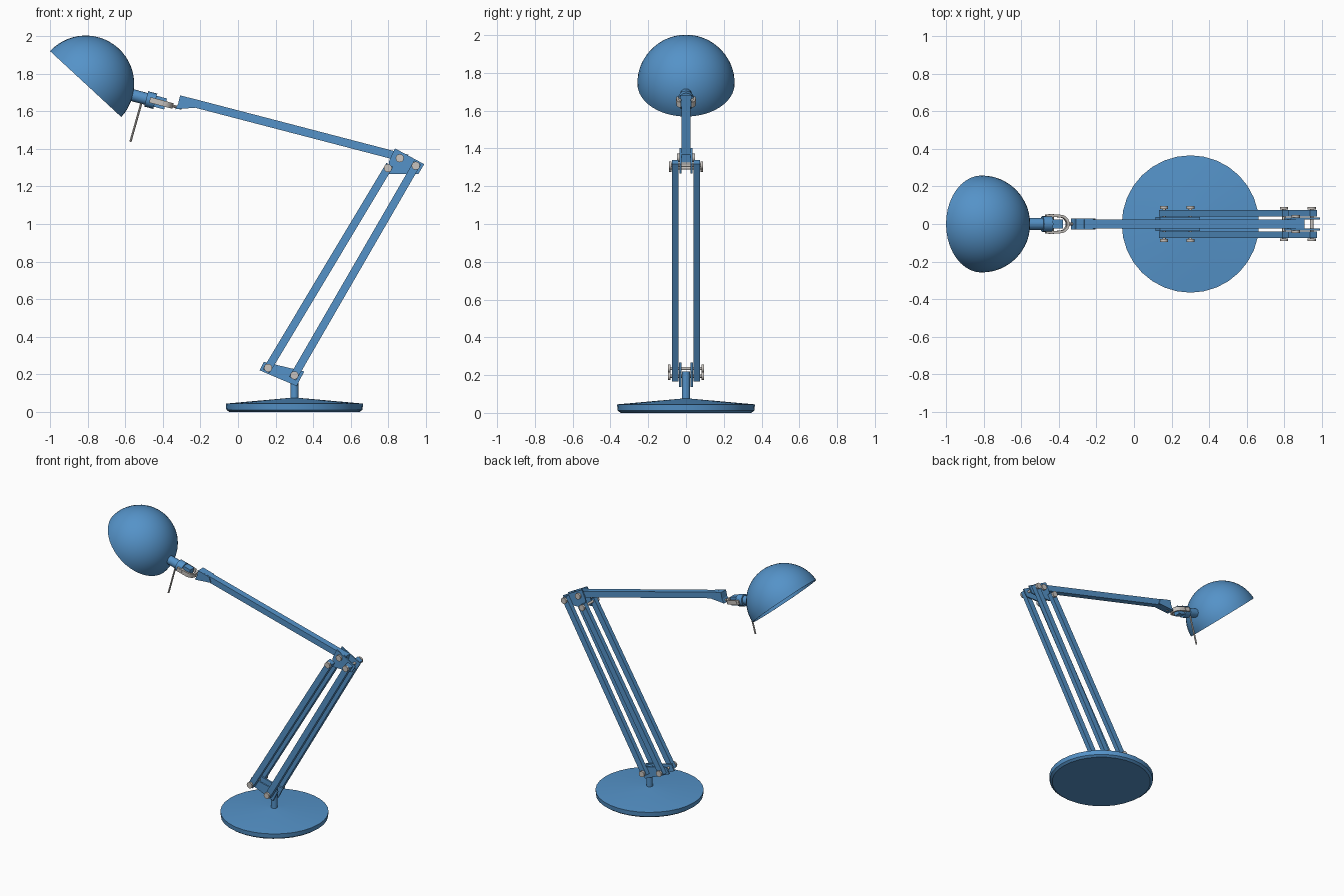
import bpy, bmesh, math
from mathutils import Vector, Matrix

if "Cube" in bpy.data.objects:
    bpy.data.objects.remove(bpy.data.objects["Cube"])


def material(name, rgb):
    m = bpy.data.materials.new(name)
    m.diffuse_color = (*rgb, 1)
    m.use_nodes = True
    m.node_tree.nodes["Principled BSDF"].inputs["Base Color"].default_value = m.diffuse_color
    return m


BLUE = material("blue paint", (0.09, 0.29, 0.58))
GREY = material("warm grey metal", (0.58, 0.55, 0.52))


def finish(name, bm, mat, smooth=True):
    bmesh.ops.recalc_face_normals(bm, faces=bm.faces)
    me = bpy.data.meshes.new(name)
    bm.to_mesh(me)
    bm.free()
    me.materials.append(mat)
    ob = bpy.data.objects.new(name, me)
    bpy.context.collection.objects.link(ob)
    if smooth:
        bpy.ops.object.select_all(action='DESELECT')
        ob.select_set(True)
        bpy.context.view_layer.objects.active = ob
        bpy.ops.object.shade_smooth_by_angle(angle=math.radians(35))
    return ob


def lathe(name, profile, origin, axis, mat, n=32):
    """Spin (radius, height) points around an axis."""
    bm = bmesh.new()
    vs = [bm.verts.new((r, 0, h)) for r, h in profile]
    es = [bm.edges.new(p) for p in zip(vs, vs[1:])]
    bmesh.ops.spin(bm, geom=vs + es, cent=(0, 0, 0), axis=(0, 0, 1),
                   angle=2 * math.pi, steps=n)
    bmesh.ops.remove_doubles(bm, verts=bm.verts, dist=1e-5)
    q = Vector(axis).to_track_quat('Z', 'Y').to_matrix().to_4x4()
    bm.transform(Matrix.Translation(origin) @ q)
    return finish(name, bm, mat)


def rod(name, a, b, r, mat, n=16):
    a, b = Vector(a), Vector(b)
    length = (b - a).length
    return lathe(name, [(0, 0), (r, 0), (r, length), (0, length)], a, b - a, mat, n)


def plate(name, outline, y0, y1, mat=BLUE):
    """Extrude an x-z outline between two y values."""
    bm = bmesh.new()
    rows = [[bm.verts.new((x, y, z)) for x, z in outline] for y in (y0, y1)]
    n = len(outline)
    bm.faces.new(rows[0])
    bm.faces.new(rows[1])
    for i in range(n):
        j = (i + 1) % n
        bm.faces.new((rows[0][i], rows[0][j], rows[1][j], rows[1][i]))
    return finish(name, bm, mat, smooth=False)


def bar_outline(a, b, w):
    """Rectangle of width w running from a to b in the x-z plane."""
    d = Vector((b[0] - a[0], b[1] - a[1])).normalized()
    n = Vector((-d.y, d.x)) * w / 2
    a, b = Vector(a), Vector(b)
    return [a + n, b + n, b - n, a - n]


def bolt(name, x, z, half):
    """Double-headed bolt lying along y."""
    prof = [(0, -half), (0.022, -half), (0.022, -half + 0.014), (0.009, -half + 0.014)]
    prof += [(r, -h) for r, h in reversed(prof)]
    lathe(name, prof, (x, 0, z), (0, 1, 0), GREY, 12)


# Weighted base with post
lathe("base", [(0, 0), (0.345, 0), (0.362, 0.012), (0.365, 0.045), (0.03, 0.075), (0, 0.075)],
      (0.30, 0, 0), (0, 0, 1), BLUE)
rod("post", (0.30, 0, 0.06), (0.30, 0, 0.22), 0.022, BLUE)

# Side plates at the two elbows
lower = [(0.115, 0.222), (0.137, 0.267), (0.352, 0.216), (0.312, 0.138)]
upper = [(0.835, 1.402), (0.99, 1.318), (0.96, 1.267), (0.795, 1.267), (0.805, 1.34)]
for s, side in ((-1, "front"), (1, "back")):
    plate(side + "_lower_bracket", lower, s * 0.024, s * 0.036)
    plate(side + "_upper_bracket", upper, s * 0.025, s * 0.034)

# Parallel lower arms with their bolts
joints = [("inner", (0.16, 0.235), (0.797, 1.297)), ("outer", (0.30, 0.195), (0.945, 1.31))]
for label, a, b in joints:
    for s, side in ((-1, "front"), (1, "back")):
        d = (Vector(b) - Vector(a)).normalized() * 0.02
        plate(f"{label}_{side}_lower_arm", bar_outline(Vector(a) - d, Vector(b) + d, 0.042),
              s * 0.041, s * 0.075)
    bolt(label + "_lower_bolt", *a, 0.095)
    bolt(label + "_upper_bolt", *b, 0.09)
bolt("upper_arm_bolt", 0.86, 1.35, 0.048)

# Upper arm with its thickened end
plate("upper_arm", bar_outline((-0.27, 1.652), (0.90, 1.347), 0.044), -0.023, 0.023)
plate("arm_end", [(-0.308, 1.684), (-0.218, 1.66), (-0.205, 1.62), (-0.335, 1.61),
                  (-0.318, 1.64)], -0.03, 0.03)

# Neck, swivel block, fork and pin
u = Vector((math.cos(math.radians(15)), 0, -math.sin(math.radians(15))))
start = Vector((-0.58, 0, 1.69))
rod("neck", start, start + u * 0.12, 0.032, BLUE)
rod("swivel_collar", start + u * 0.095, start + u * 0.145, 0.042, BLUE)
plate("swivel_block", bar_outline((-0.46, 1.658), (-0.385, 1.638), 0.06), -0.024, 0.024)
rod("pin", start + u * 0.225, start + u * 0.29, 0.008, GREY, 10)
fork_pts = [(0.115, -0.043), (0.18, -0.043)]
fork_pts += [(0.19 + 0.045 * math.cos(t), 0.043 * math.sin(t))
             for t in [math.radians(-75 + 15 * i) for i in range(11)]]
fork_pts += [(0.18, 0.043), (0.115, 0.043)]
bm = bmesh.new()
up = Vector((-u.z, 0, u.x)) * 0.015
rings = []
for i, (d, y) in enumerate(fork_pts):
    p, q = fork_pts[max(i - 1, 0)], fork_pts[min(i + 1, len(fork_pts) - 1)]
    t = Vector((q[0] - p[0], q[1] - p[1])).normalized() * 0.007
    side = u * t.y + Vector((0, -t.x, 0))
    c = start + u * d + Vector((0, y, 0))
    rings.append([bm.verts.new(c + k) for k in (side + up, side - up, -side - up, -side + up)])
for a, b in zip(rings, rings[1:]):
    for k in range(4):
        m = (k + 1) % 4
        bm.faces.new((a[k], a[m], b[m], b[k]))
bm.faces.new(rings[0])
bm.faces.new(rings[-1])
finish("fork", bm, GREY)
rod("fork_bolt", start + u * 0.145 + Vector((0, -0.052, 0)),
    start + u * 0.145 + Vector((0, 0.052, 0)), 0.014, GREY, 12)

# Thin adjusting handle
rod("handle", (-0.512, 0, 1.65), (-0.572, 0, 1.437), 0.006, GREY, 10)

# Hollow hemispherical shade
R, T = 0.258, 0.006
angles = [math.radians(90 * i / 14) for i in range(15)]
dome = [(R * math.cos(t), R * math.sin(t)) for t in angles]
inner = [((R - T) * math.cos(t), (R - T) * math.sin(t)) for t in reversed(angles)]
lathe("shade", inner + dome, (-0.81, 0, 1.744), (0.68, 0, 0.735), BLUE, 40)
for ob in bpy.data.objects:
    if ob.name == "shade":
        # Close the rim between the inner and outer shells
        b = bmesh.new()
        b.from_mesh(ob.data)
        bmesh.ops.remove_doubles(b, verts=b.verts, dist=1e-4)
        b.to_mesh(ob.data)
        b.free()
